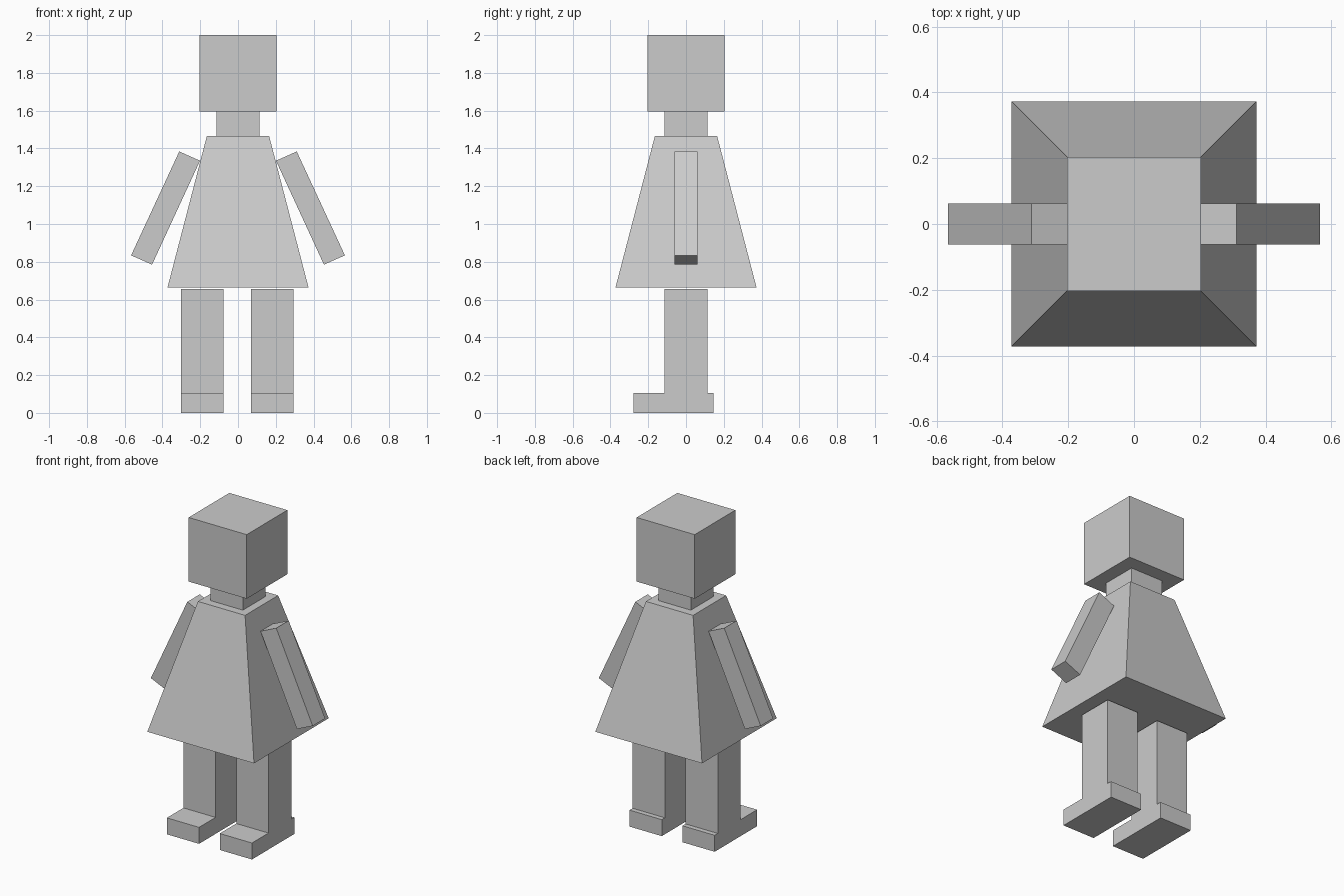
import bpy, bmesh
from mathutils import Vector

if "Cube" in bpy.data.objects:
    bpy.data.objects.remove(bpy.data.objects["Cube"])


def finish(name, bm):
    bmesh.ops.recalc_face_normals(bm, faces=bm.faces)
    mesh = bpy.data.meshes.new(name)
    bm.to_mesh(mesh)
    bm.free()
    obj = bpy.data.objects.new(name, mesh)
    bpy.context.collection.objects.link(obj)
    return obj


def tapered_block(name, z0, z1, half_bottom, half_top):
    """Square block centred on the z axis."""
    bm = bmesh.new()
    bmesh.ops.create_cube(bm, size=2)
    for v in bm.verts:
        h, z = (half_top, z1) if v.co.z > 0 else (half_bottom, z0)
        v.co = (v.co.x * h, v.co.y * h, z)
    return finish(name, bm)


def extruded(name, points, depth):
    """Closed outline of 3D points, swept along the depth vector."""
    bm = bmesh.new()
    face = bm.faces.new([bm.verts.new(p) for p in points])
    result = bmesh.ops.extrude_face_region(bm, geom=[face], use_keep_orig=True)
    verts = [g for g in result["geom"] if isinstance(g, bmesh.types.BMVert)]
    bmesh.ops.translate(bm, verts=verts, vec=Vector(depth))
    return finish(name, bm)


# Head, neck and flared dress
tapered_block("head", 1.595, 2.0, 0.203, 0.203)
tapered_block("neck", 1.465, 1.595, 0.114, 0.114)
tapered_block("dress", 0.665, 1.465, 0.373, 0.165)

# Slanted arms, mirrored left and right
arm_outline = [(0.201, 1.335), (0.311, 1.384), (0.566, 0.834), (0.455, 0.785)]
for side, sx in (("left", 1), ("right", -1)):
    extruded(side + "_arm", [(sx * x, -0.062, z) for x, z in arm_outline], (0, 0.124, 0))

# Legs with feet: one side profile swept across the width
leg_profile = [(-0.279, 0), (0.145, 0), (0.145, 0.104), (0.114, 0.104),
               (0.114, 0.657), (-0.114, 0.657), (-0.114, 0.104), (-0.279, 0.104)]
for side, x in (("left", 0.068), ("right", -0.302)):
    extruded(side + "_leg", [(x, y, z) for y, z in leg_profile], (0.225, 0, 0))
